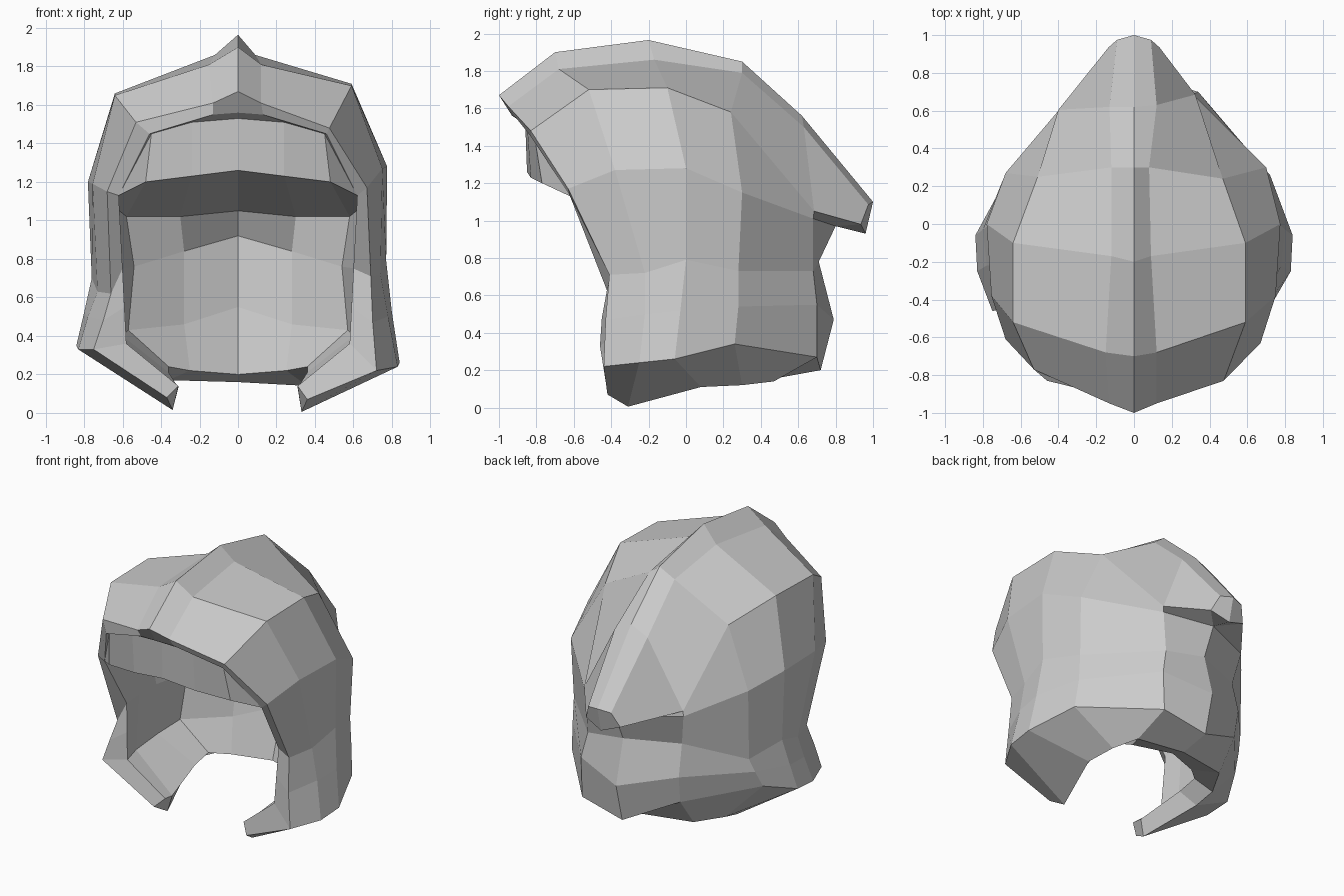
import bpy
import bmesh

default_cube = bpy.data.objects.get("Cube")
if default_cube:
    bpy.data.objects.remove(default_cube, do_unlink=True)


def make_material(name, colour):
    material = bpy.data.materials.new(name)
    material.use_nodes = True
    material.diffuse_color = colour
    shader = next(n for n in material.node_tree.nodes if n.type == 'BSDF_PRINCIPLED')
    shader.inputs["Base Color"].default_value = colour
    shader.inputs["Roughness"].default_value = 0.8
    return material


def loft(bm, ribs):
    """Join neighbouring ribs of equal length with quads."""
    rows = [[bm.verts.new(point) for point in rib] for rib in ribs]
    for first, second in zip(rows, rows[1:]):
        for a, b, c, d in zip(first, first[1:], second[1:], second):
            bm.faces.new((a, b, c, d))
    return rows


def other_side(rib):
    return [(-x, y, z) for x, y, z in rib]


def draped(rib):
    """Mirror a rib, adding the uneven hang of that side."""
    return [(-x - out, y, z + up) if x else (x, y, z)
            for (x, y, z), (out, up) in zip(rib, drape)]


def finish(bm, name, material, outward):
    """Weld the patches, aim the normals and make the object."""
    bmesh.ops.remove_doubles(bm, verts=bm.verts[:], dist=0.002)
    bmesh.ops.recalc_face_normals(bm, faces=bm.faces[:])
    side_face = max(bm.faces, key=lambda f: f.calc_center_median().x)
    if (side_face.normal.x > 0) != outward:
        bmesh.ops.reverse_faces(bm, faces=bm.faces[:])
    mesh = bpy.data.meshes.new(name)
    bm.to_mesh(mesh)
    bm.free()
    part = bpy.data.objects.new(name, mesh)
    bpy.context.collection.objects.link(part)
    mesh.materials.append(material)


cloth = make_material("grey_cloth", (0.6, 0.6, 0.6, 1.0))

# Each rib runs: ridge, ridge side, crown, temple, jaw, cheek, hem, tucked hem
inner_rim = [(0, -.93, 1.56), (.13, -.91, 1.55), (.46, -.83, 1.45), (.62, -.62, 1.13),
             (.6, -.4, .75), (.59, -.41, .55), (.58, -.42, .36), (.31, -.38, .14)]
face_rim = [(0, -1, 1.67), (.12, -.95, 1.61), (.475, -.83, 1.48), (.67, -.63, 1.17),
            (.69, -.41, .71), (.7, -.43, .47), (.72, -.44, .22), (.36, -.42, .07)]
front_rib = [(0, -.7, 1.9), (.12, -.68, 1.81), (.59, -.52, 1.7), (.75, -.38, 1.27),
             (.74, -.22, .72), (.78, -.22, .5), (.83, -.25, .24), (.33, -.31, .005)]
middle_rib = [(0, -.2, 1.965), (.09, -.17, 1.86), (.59, -.1, 1.71), (.775, 0, 1.28),
              (.77, 0, .79), (.8, -.03, .52), (.84, -.06, .26), (.45, .08, .11)]
rear_rib = [(0, .3, 1.85), (.08, .3, 1.79), (.47, .24, 1.58), (.7, .3, 1.15),
            (.69, .28, .73), (.7, .28, .54), (.72, .26, .34), (.43, .3, .12)]
nape_rib = [(0, .62, 1.56), (.12, .63, 1.5), (.325, .685, 1.05), (.32, .68, 1.01),
            (.3, .68, .73), (.34, .7, .55), (.33, .7, .27), (.36, .47, .14)]
tail_rib = [(0, 1, 1.1), (.09, .975, 1.085), (.135, .935, .98), (0, .8, .97),
            (0, .71, .78), (0, .79, .47), (0, .72, .2), (0, .5, .16)]

# The cloth hangs lower on the far side: outward and upward shift of each row
drape = [(0, 0), (.03, 0), (.05, -.05), (.005, -.08),
         (-.01, -.09), (0, 0), (0, .09), (.01, .01)]
far_face_rim = [(0, -1, 1.67), (-.13, -.95, 1.61), (-.53, -.77, 1.51), (-.68, -.61, 1.15),
                (-.66, -.42, .62), (-.7, -.45, .48), (-.75, -.46, .33), (-.37, -.42, .08)]
far_rear_rib = [(0, .3, 1.85), (-.12, .3, 1.79), (-.51, .25, 1.55), (-.68, .27, 1.13),
                (-.68, .26, .64), (-.7, .22, .54), (-.72, .16, .42), (-.47, .23, .16)]
far_nape_rib = [(0, .62, 1.56), (-.13, .62, 1.5), (-.4, .605, 1.04), (-.4, .6, 1),
                (-.36, .56, .78), (-.37, .61, .56), (-.36, .58, .37), (-.36, .43, .17)]

near_ribs = [inner_rim, face_rim, front_rib, middle_rib, rear_rib, nape_rib, tail_rib]
far_ribs = [other_side(inner_rim), far_face_rim, draped(front_rib), draped(middle_rib),
            far_rear_rib, far_nape_rib, other_side(tail_rib)]

# Hood shell with turned-in face rim, and the blunt end of the tail closed
bm = bmesh.new()
for ribs in (near_ribs, far_ribs):
    ridge, side, corner, root = loft(bm, ribs)[-1][:4]
    chin = bm.verts.new((0, .96, .93))
    bm.faces.new((ridge, side, corner, chin))
    bm.faces.new((chin, corner, root))
finish(bm, "hood_shell", cloth, True)

# Lining walls run: ceiling, cheek, floor edge, floor lip
temple = inner_rim[3]
front_wall = [temple, inner_rim[4], inner_rim[6], inner_rim[7]]
prong_wall = [(.63, -.25, 1.09), (.61, -.25, .75), (.61, -.28, .37), (.31, -.3, .13)]
middle_wall = [(.64, -.1, 1.07), (.61, -.05, .75), (.6, -.05, .4), (.36, .03, .21)]
rear_wall = [(.58, .2, 1.02), (.54, .2, .76), (.57, .16, .43), (.36, .18, .24)]
nape_wall = [(.3, .35, 1.02), (.28, .41, .84), (.28, .34, .46), (.25, .28, .22)]
back_wall = [(0, .47, 1.05), (0, .6, .92), (0, .5, .55), (0, .39, .2)]
walls = [front_wall, prong_wall, middle_wall, rear_wall, nape_wall, back_wall]

# Brow band under the peak, running back into a low ceiling
brow_top = [(0, -.86, 1.53), (.24, -.85, 1.51), (.45, -.81, 1.45), temple]
brow_bottom = [(0, -.85, 1.26), (.24, -.83, 1.23), (.48, -.77, 1.2), temple]
ceiling_back = [wall[0] for wall in (back_wall, nape_wall, rear_wall, middle_wall)]
brow = [inner_rim[:4], brow_top, brow_bottom, ceiling_back]

# Both halves of the lining, each wall reaching down to the tucked hem
bm = bmesh.new()
for flip, ribs in ((list, near_ribs), (other_side, far_ribs)):
    loft(bm, [flip(wall) + [rib[-1]] for wall, rib in zip(walls, ribs[1:])])
    loft(bm, [flip(row) for row in brow])
finish(bm, "face_lining", cloth, False)
